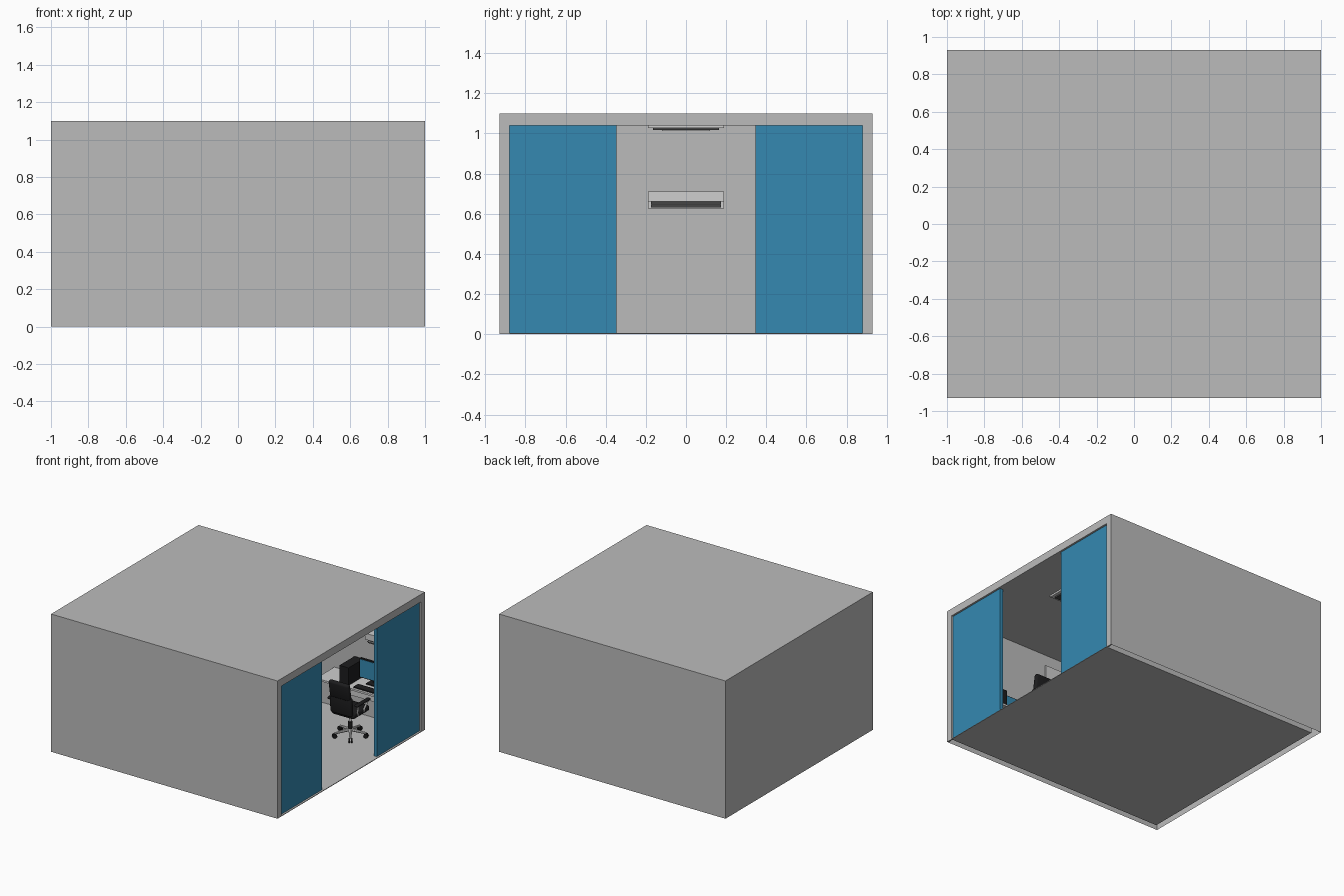
import bpy, bmesh, math
from mathutils import Matrix, Vector

if "Cube" in bpy.data.objects:
    bpy.data.objects.remove(bpy.data.objects["Cube"])


def material(name, r, g, b):
    m = bpy.data.materials.new(name)
    m.diffuse_color = (r, g, b, 1)
    m.use_nodes = True
    m.node_tree.nodes["Principled BSDF"].inputs["Base Color"].default_value = m.diffuse_color
    return m


GREY = material("wall grey", 0.50, 0.50, 0.50)
BLUE = material("door blue", 0.035, 0.25, 0.44)
BLACK = material("black plastic", 0.012, 0.012, 0.013)
DARK = material("dark grey", 0.06, 0.06, 0.06)
WHITE = material("pale grey", 0.62, 0.62, 0.62)


def finish(name, bm, mat, bevel=0.0):
    me = bpy.data.meshes.new(name)
    bm.to_mesh(me)
    bm.free()
    me.materials.append(mat)
    ob = bpy.data.objects.new(name, me)
    bpy.context.collection.objects.link(ob)
    if bevel:
        mod = ob.modifiers.new("round", 'BEVEL')
        mod.width, mod.segments = bevel, 3
        for p in me.polygons:
            p.use_smooth = True
    return ob


def box(name, lo, hi, mat, bevel=0.0, tilt=0.0, open_dirs=(), flip=False):
    """Box between two corners; open_dirs lists face normals to leave out."""
    lo, hi = Vector(lo), Vector(hi)
    bm = bmesh.new()
    bmesh.ops.create_cube(bm, size=1)
    bmesh.ops.scale(bm, vec=hi - lo, verts=bm.verts)
    bm.normal_update()
    drop = [f for f in bm.faces if any(f.normal.dot(Vector(d)) > 0.9 for d in open_dirs)]
    bmesh.ops.delete(bm, geom=drop, context='FACES')
    if flip:
        bmesh.ops.reverse_faces(bm, faces=bm.faces)
    bmesh.ops.transform(bm, verts=bm.verts, matrix=Matrix.Translation((lo + hi) / 2) @ Matrix.Rotation(tilt, 4, 'X'))
    return finish(name, bm, mat, bevel)


def rod(name, a, b, r1, mat, r2=None, sides=12):
    """Cylinder or cone from point a to point b."""
    a, b = Vector(a), Vector(b)
    d = b - a
    bm = bmesh.new()
    bmesh.ops.create_cone(bm, cap_ends=True, segments=sides, radius1=r1,
                          radius2=r1 if r2 is None else r2, depth=d.length)
    rot = d.to_track_quat('Z', 'Y').to_matrix().to_4x4()
    bmesh.ops.transform(bm, verts=bm.verts, matrix=Matrix.Translation((a + b) / 2) @ rot)
    return finish(name, bm, mat)


# Room: outer shell, inner lining, floor and frame round the open side
OPEN = [(1, 0, 0), (0, 0, -1)]
box("outer_shell", (-1, -.93, 0), (1, .93, 1.1), GREY, open_dirs=OPEN)
box("inner_lining", (-.95, -.88, 0), (1, .88, 1.04), GREY, open_dirs=OPEN, flip=True)
box("floor", (-.95, -.88, 0), (1, .88, .005), GREY)
box("frame_head", (.99, -.93, 1.04), (1, .93, 1.1), GREY)
for s in (-1, 1):
    ys = sorted((s * .88, s * .93))
    box("frame_jamb", (.99, ys[0], 0), (1, ys[1], 1.04), GREY)
    ys = sorted((s * .345, s * .88))
    box("sliding_door", (.96, ys[0], .003), (.985, ys[1], 1.04), BLUE)


# Wall air conditioners, built facing +x on the rear wall
def wall_unit(m):
    parts = [box("wall_unit_body", (0, -.19, .66), (.09, .19, .71), WHITE),
             box("wall_unit_back", (0, -.19, .625), (.05, .19, .66), WHITE),
             box("wall_unit_vent", (.05, -.175, .63), (.075, .175, .66), DARK),
             box("wall_unit_flap", (.075, -.175, .643), (.085, .175, .648), WHITE)]
    for p in parts:
        p.matrix_world = m


wall_unit(Matrix.Translation((-.95, 0, 0)))
wall_unit(Matrix.Translation((.76, .88, 0)) @ Matrix.Rotation(-math.pi / 2, 4, 'Z'))

# Notice board on the side wall
box("board_frame", (-.27, -.88, .7), (.11, -.87, .95), WHITE)

# Ceiling panels with dark grilles
for x in (-.45, .45):
    box("ceiling_panel", (x - .19, -.19, 1.027), (x + .19, .19, 1.04), WHITE)
    box("ceiling_grille", (x - .165, -.165, 1.016), (x + .165, .165, 1.027), DARK)
    box("ceiling_centre", (x - .12, -.12, 1.013), (x + .12, .12, 1.016), WHITE)


def workstation():
    """Desk against the +y wall with its chair, centred on x = 0."""
    p = []
    # Desk
    p.append(box("desk_top", (-.335, .65, .30), (.335, .88, .315), WHITE))
    p.append(box("desk_back_panel", (-.31, .862, .14), (.31, .87, .30), WHITE))
    for x in (-.32, .32):
        for y in (.67, .865):
            p.append(rod("desk_leg", (x, y, .004), (x, y, .30), .009, WHITE))
        p.append(box("desk_side_rail", (x - .006, .67, .27), (x + .006, .865, .30), WHITE))
    # Computer
    p.append(box("computer_case", (-.15, .68, .315), (-.07, .87, .455), BLACK))
    p.append(box("monitor_stand", (.02, .77, .315), (.12, .84, .322), BLACK))
    p.append(box("monitor_neck", (.055, .81, .32), (.085, .825, .42), BLACK))
    p.append(box("monitor_case", (-.05, .79, .345), (.19, .81, .5), BLACK, .004))
    p.append(box("monitor_screen", (-.042, .787, .353), (.182, .791, .492), BLUE))
    p.append(box("keyboard", (-.02, .67, .315), (.16, .73, .323), BLACK))
    p.append(box("mouse", (.19, .69, .315), (.215, .73, .325), BLACK, .004))
    # Chair
    cx, cy = .05, .53
    for i in range(5):
        a = math.radians(90 + 72 * i)
        c, s = math.cos(a), math.sin(a)
        ex, ey = cx + .12 * c, cy + .12 * s
        p.append(rod("chair_base_arm", (cx, cy, .055), (ex, ey, .04), .013, WHITE, .008, 8))
        for k in (-1, 1):
            wx, wy = ex - s * .008 * k, ey + c * .008 * k
            p.append(rod("caster", (wx + s * .005, wy - c * .005, .021),
                         (wx - s * .005, wy + c * .005, .021), .017, BLACK))
    p.append(rod("chair_column", (cx, cy, .04), (cx, cy, .12), .016, BLACK))
    p.append(rod("chair_piston", (cx, cy, .12), (cx, cy, .19), .010, WHITE))
    p.append(box("seat_plate", (cx - .05, cy - .06, .18), (cx + .05, cy + .05, .195), BLACK))
    p.append(box("seat", (cx - .1, cy - .1, .19), (cx + .1, cy + .11, .235), BLACK, .018))
    p.append(box("backrest_lower", (cx - .095, cy - .13, .215), (cx + .095, cy - .09, .37), BLACK, .017, .08))
    p.append(box("backrest_upper", (cx - .09, cy - .147, .345), (cx + .09, cy - .11, .485), BLACK, .017, .16))
    for k in (-1, 1):
        x = cx + .12 * k
        p.append(rod("armrest_front_post", (cx + .09 * k, cy + .03, .2), (x, cy + .05, .3), .008, WHITE))
        p.append(rod("armrest_rear_post", (cx + .09 * k, cy - .04, .2), (x, cy - .07, .3), .008, WHITE))
        p.append(box("armrest_pad", (x - .016, cy - .1, .3), (x + .016, cy + .07, .316), BLACK, .007))
    return p


# Four workstations: two on each side wall
station = workstation()
for x, turn in ((-.57, 0), (-.57, math.pi), (.57, math.pi)):
    for ob in station:
        dup = ob.copy()
        bpy.context.collection.objects.link(dup)
        dup.matrix_world = Matrix.Translation((x, 0, 0)) @ Matrix.Rotation(turn, 4, 'Z')
for ob in station:
    ob.matrix_world = Matrix.Translation((.57, 0, 0))
